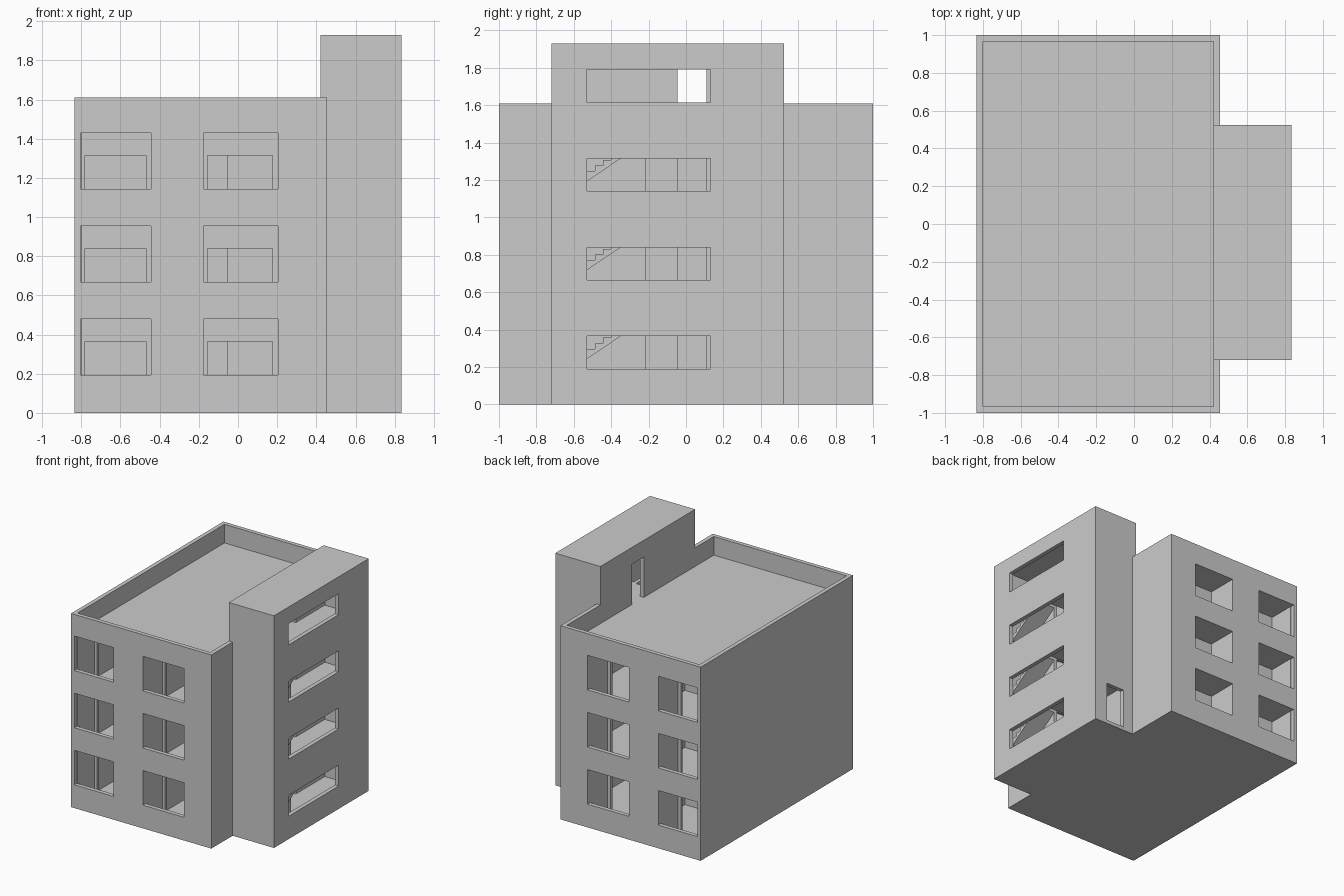
import bpy, bmesh
from mathutils import Vector

if "Cube" in bpy.data.objects:
    bpy.data.objects.remove(bpy.data.objects["Cube"])

T = 0.035                                   # outer wall thickness
FLOORS = [0.03 + 0.475 * i for i in range(4)]   # last one is the roof deck
SILL, HEAD, CEIL = 0.163, 0.335, 0.45       # heights above each floor


def finish(bm, name):
    bmesh.ops.recalc_face_normals(bm, faces=bm.faces)
    me = bpy.data.meshes.new(name)
    bm.to_mesh(me)
    bm.free()
    ob = bpy.data.objects.new(name, me)
    bpy.context.collection.objects.link(ob)
    return ob


def extrude(bm, offset):
    ret = bmesh.ops.extrude_face_region(bm, geom=bm.faces[:])
    verts = [g for g in ret["geom"] if isinstance(g, bmesh.types.BMVert)]
    bmesh.ops.translate(bm, verts=verts, vec=offset)


def panel(name, axis, p0, p1, u, z, holes=()):
    """Wall slab across `axis` from p0 to p1, spanning u and z, with holes (u0, u1, z0, z1)."""
    bm = bmesh.new()
    us = sorted({*u, *[h[i] for h in holes for i in (0, 1)]})
    zs = sorted({*z, *[h[i] for h in holes for i in (2, 3)]})

    def pt(a, c):
        return (p0, a, c) if axis == "x" else (a, p0, c)
    for a, b in zip(us, us[1:]):
        for c, d in zip(zs, zs[1:]):
            mu, mz = (a + b) / 2, (c + d) / 2
            if any(h[0] < mu < h[1] and h[2] < mz < h[3] for h in holes):
                continue
            bm.faces.new([bm.verts.new(pt(*q)) for q in ((a, c), (b, c), (b, d), (a, d))])
    bmesh.ops.remove_doubles(bm, verts=bm.verts, dist=1e-5)
    extrude(bm, Vector((p1 - p0, 0, 0) if axis == "x" else (0, p1 - p0, 0)))
    return finish(bm, name)


def box(name, x, y, z):
    return panel(name, "x", x[0], x[1], y, z)


def stair(name, x, y0, z0, direction):
    """Eight-riser flight starting at y0, z0 and climbing along direction."""
    rise, tread, n = 0.2375 / 8, 0.043, 8
    pts = []
    for i in range(n):
        pts += [(i * tread, i * rise), (i * tread, (i + 1) * rise)]
    end = 7 * tread + 0.014
    pts += [(end, n * rise), (end, n * rise - 0.05), (0, -0.025)]
    bm = bmesh.new()
    bm.faces.new([bm.verts.new((x[0], y0 + direction * a, z0 + b)) for a, b in pts])
    extrude(bm, Vector((x[1] - x[0], 0, 0)))
    return finish(bm, name)


# Main block: front and back facades with loggia openings, and the doors behind them
windows = [(a, b, f + SILL, f + CEIL) for f in FLOORS[:3] for a, b in ((-0.805, -0.445), (-0.175, 0.205))]
doors = [(a, b, f, f + HEAD) for f in FLOORS[:3] for a, b in ((-0.78, -0.47), (-0.155, 0.175))]
for side, s in (("front", -1), ("back", 1)):
    panel(side + "_facade", "y", s * 1.0, s * (1 - T), (-0.835, 0.455), (0, 1.61), windows)
    panel(side + "_loggia_wall", "y", s * 0.74, s * 0.715, (-0.8, 0.42), (0.03, 1.44), doors)
    for i, (x, inner) in enumerate(((-0.445, 0.74), (-0.2, 0.3), (0.205, 0.74))):
        box(f"{side}_partition_{i}", (x, x + 0.025), sorted((s * inner, s * 0.965)), (0.03, 1.44))
    hall = -0.08 if s < 0 else 0.13
    box(side + "_hall_wall", (-0.8, 0.42), sorted((hall, hall + s * 0.025)), (0.03, 1.44))
    box(side + "_core_room", (-0.46, -0.05), sorted((hall + s * 0.025, s * 0.3)), (0.03, 1.44))

# Side walls; the right one rises into the stair tower and holds its inner doors
box("left_wall", (-0.835, -0.8), (-0.965, 0.965), (0, 1.61))
panel("right_wall", "x", 0.42, 0.455, (-0.965, 0.965), (0, 1.93),
      [(-0.045, 0.11, f, f + HEAD) for f in FLOORS]
      + [(-0.965, -0.72, 1.61, 1.93), (0.525, 0.965, 1.61, 1.93)])

# Floor slabs and roof deck
box("base_slab", (-0.8, 0.42), (-0.965, 0.965), (0, 0.03))
box("tower_base", (0.455, 0.8), (-0.685, 0.49), (0, 0.03))
for i, f in enumerate(FLOORS[1:]):
    box(f"floor_slab_{i}", (-0.8, 0.42), (-0.965, 0.965), (f - 0.025, f))
    box(f"tower_floor_{i}", (0.455, 0.8), (-0.215, 0.49), (f - 0.025, f))

# Stair tower shell with strip windows and the entrance
panel("tower_outer_wall", "x", 0.835, 0.8, (-0.72, 0.525), (0, 1.93),
      [(-0.53, 0.13, f + SILL - 0.003, f + HEAD) for f in FLOORS])
panel("tower_front_wall", "y", -0.72, -0.685, (0.455, 0.8), (0, 1.93))
panel("tower_entrance_wall", "y", 0.525, 0.49, (0.455, 0.8), (0, 1.93), [(0.55, 0.72, 0.03, 0.365)])
box("tower_roof", (0.455, 0.8), (-0.685, 0.49), (1.9, 1.93))

# Half-turn stairs with landings and a dividing wall
box("stair_divider", (0.61, 0.64), (-0.53, -0.215), (0.03, 1.455))
for i, f in enumerate(FLOORS[:3]):
    stair(f"lower_flight_{i}", (0.455, 0.61), -0.229, f, -1)
    stair(f"upper_flight_{i}", (0.64, 0.8), -0.53, f + 0.2375, 1)
    box(f"landing_{i}", (0.455, 0.8), (-0.685, -0.53), (f + 0.2125, f + 0.2375))
